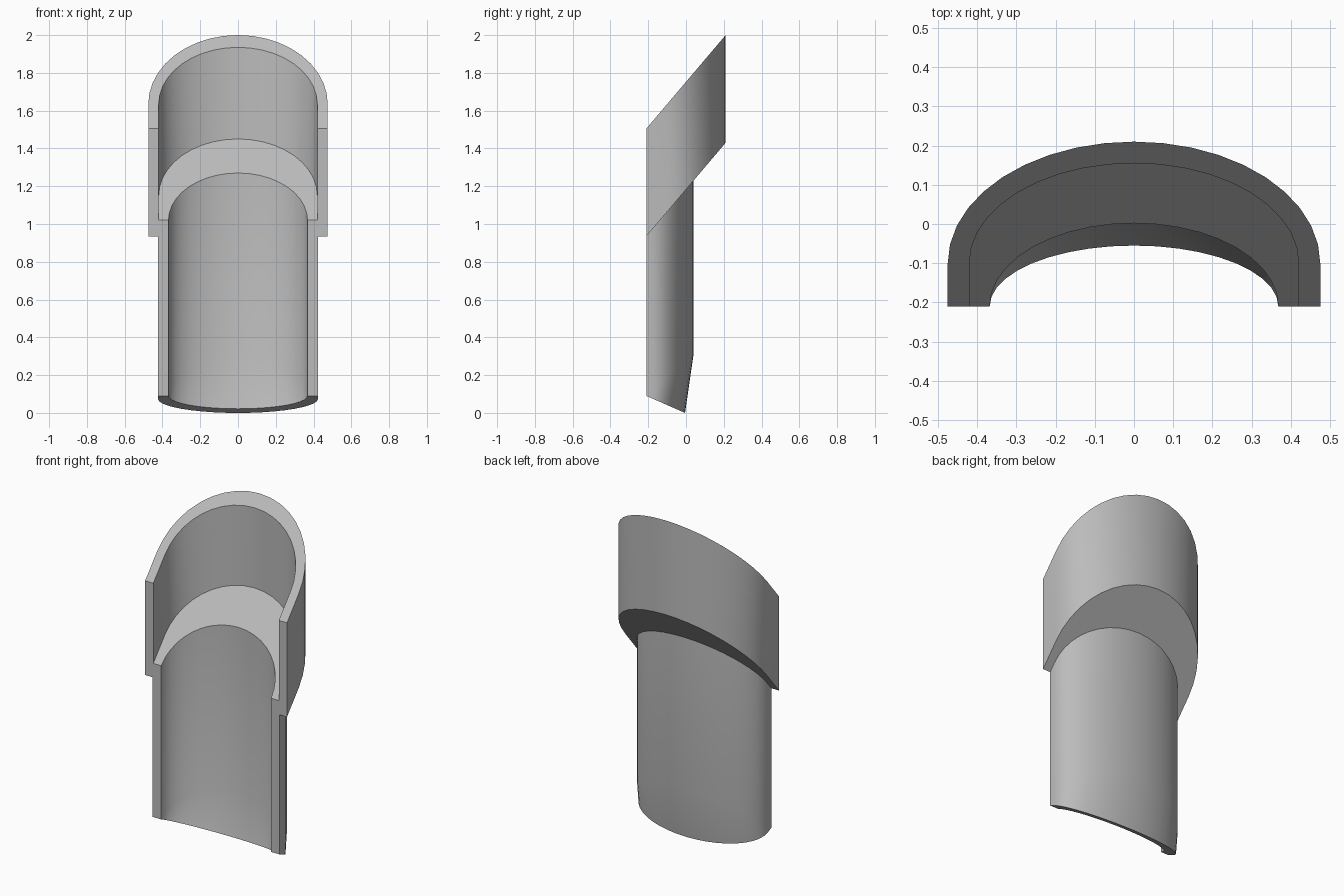
import bpy, bmesh
from math import sin, cos, pi, radians

cube = bpy.data.objects.get("Cube")
if cube:
    bpy.data.objects.remove(cube)

FRONT = -0.21   # flat front plane of the half pipe
SEGMENTS = 20   # steps around each elliptical arc


def slope(z_front, rise):
    """Slanted cut plane: height as a function of y."""
    return lambda y: z_front + rise * (y - FRONT)


def arch(half_width, spring, back, height):
    """Half-ellipse arch with short straight legs, lying on a cut plane."""
    pts = [(half_width * cos(pi * i / SEGMENTS),
            spring + (back - spring) * sin(pi * i / SEGMENTS))
           for i in range(SEGMENTS + 1)]
    pts = [(half_width, FRONT)] + pts + [(-half_width, FRONT)]
    return [(x, y, height(y)) for x, y in pts]


# Cut planes
top = slope(1.505, 1.179)
collar_base = slope(0.935, 1.179)
ledge = slope(1.02, 1.179)
taper_start = slope(0.09, 0.88)
bottom = slope(0.09, -0.44)

# Arches in order around the wall: down the outside, up the inside
rings = [
    arch(0.475, -0.10, 0.21, top),
    arch(0.475, -0.10, 0.21, collar_base),
    arch(0.424, -0.175, 0.04, collar_base),
    arch(0.424, -0.175, 0.04, taper_start),
    arch(0.424, -0.175, -0.005, bottom),
    arch(0.368, FRONT, -0.055, bottom),
    arch(0.368, FRONT, 0.002, taper_start),
    arch(0.368, FRONT, 0.002, ledge),
    arch(0.42, -0.10, 0.155, ledge),
    arch(0.42, -0.10, 0.155, top),
]

# Skin the arches into a closed wall
bm = bmesh.new()
loops = [[bm.verts.new(p) for p in ring] for ring in rings]
for a, b in zip(loops, loops[1:] + loops[:1]):
    for i in range(len(a) - 1):
        bm.faces.new((a[i], a[i + 1], b[i + 1], b[i]))
# Flat front end of each side
for end in (0, -1):
    bm.faces.new([ring[end] for ring in loops])
bmesh.ops.remove_doubles(bm, verts=bm.verts, dist=0.0005)
bmesh.ops.recalc_face_normals(bm, faces=bm.faces)

mesh = bpy.data.meshes.new("half_pipe_socket")
bm.to_mesh(mesh)
bm.free()
pipe = bpy.data.objects.new("half_pipe_socket", mesh)
bpy.context.collection.objects.link(pipe)

# Plain grey material
grey = bpy.data.materials.new("light_grey")
grey.use_nodes = True
colour = (0.5, 0.5, 0.5, 1)
grey.diffuse_color = colour
grey.node_tree.nodes["Principled BSDF"].inputs["Base Color"].default_value = colour
mesh.materials.append(grey)

bpy.ops.object.select_all(action="DESELECT")
pipe.select_set(True)
bpy.context.view_layer.objects.active = pipe
bpy.ops.object.shade_smooth_by_angle(angle=radians(30))
